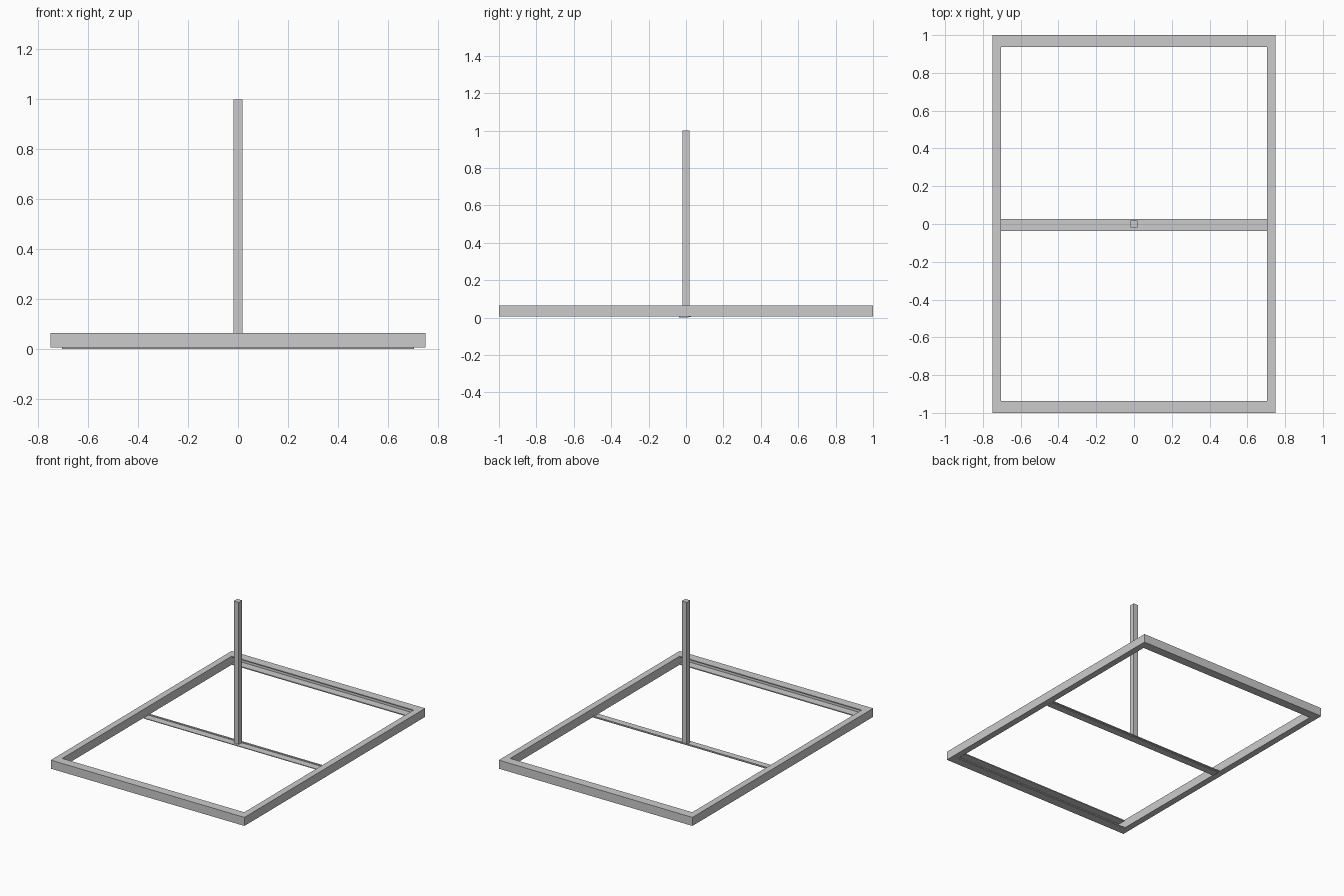
import bpy, bmesh

if "Cube" in bpy.data.objects:
    bpy.data.objects.remove(bpy.data.objects["Cube"])


def box(name, x0, x1, y0, y1, z0, z1):
    """Axis-aligned box from its limits."""
    bm = bmesh.new()
    bmesh.ops.create_cube(bm, size=1)
    for v in bm.verts:
        v.co = ((x0 + x1) / 2 + v.co.x * (x1 - x0),
                (y0 + y1) / 2 + v.co.y * (y1 - y0),
                (z0 + z1) / 2 + v.co.z * (z1 - z0))
    return finish(name, bm)


def extrude_x(name, profile, x0, x1):
    """Extrude a closed (y, z) profile along x."""
    bm = bmesh.new()
    face = bm.faces.new([bm.verts.new((x0, y, z)) for y, z in profile])
    out = bmesh.ops.extrude_face_region(bm, geom=[face])
    verts = [g for g in out["geom"] if isinstance(g, bmesh.types.BMVert)]
    bmesh.ops.translate(bm, verts=verts, vec=(x1 - x0, 0, 0))
    return finish(name, bm)


def finish(name, bm):
    bmesh.ops.recalc_face_normals(bm, faces=bm.faces[:])
    me = bpy.data.meshes.new(name)
    bm.to_mesh(me)
    bm.free()
    ob = bpy.data.objects.new(name, me)
    bpy.context.collection.objects.link(ob)
    return ob


X, XI = 0.75, 0.705        # outer and inner half width
Y, YI = 1.0, 0.9375        # outer and inner half length
Z0, Z1, T = 0.005, 0.065, 0.007

for side, s in (("left", -1), ("right", 1)):
    # solid side rails
    xs = sorted((s * XI, s * X))
    box(side + "_rail", *xs, -Y, Y, Z0, Z1)

for end, s in (("front", -1), ("back", 1)):
    # end channels, open toward the middle
    channel = [(YI, Z0), (Y, Z0), (Y, Z1), (YI, Z1),
               (YI, Z1 - T), (Y - T, Z1 - T), (Y - T, Z0 + T), (YI, Z0 + T)]
    extrude_x(end + "_channel", [(s * y, z) for y, z in channel], -XI, XI)

# flat crossbar with a small raised lip along its back edge
crossbar = [(-0.037, 0), (0.013, 0), (0.013, 0.004), (0.026, 0.004),
            (0.026, 0.010), (0.013, 0.010), (0.013, 0.005), (-0.037, 0.005)]
extrude_x("crossbar", crossbar, -XI, XI)

# central post
box("post", -0.019, 0.019, -0.019, 0.019, 0.005, 1.0)
